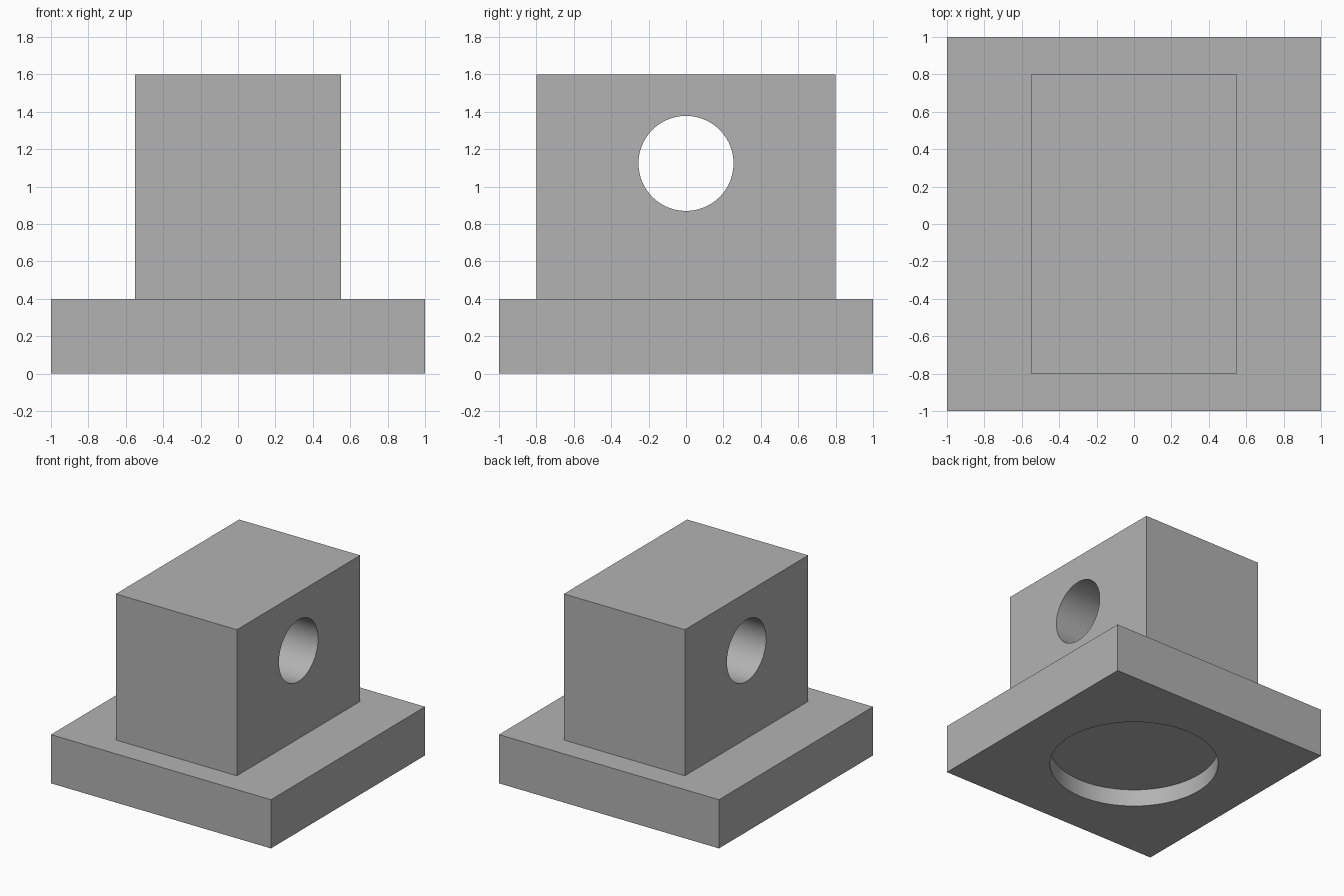
import bpy
import math

old = bpy.data.objects.get("Cube")
if old:
    bpy.data.objects.remove(old, do_unlink=True)

grey = bpy.data.materials.new("neutral grey")
grey.use_nodes = True
colour = (0.448, 0.448, 0.448, 1)
grey.diffuse_color = colour
grey.node_tree.nodes["Principled BSDF"].inputs["Base Color"].default_value = colour


def box(name, size, bottom):
    """Box centred on x and y, resting at the given height."""
    bpy.ops.mesh.primitive_cube_add(size=1, location=(0, 0, bottom + size[2] / 2))
    ob = bpy.context.object
    ob.name = name
    ob.scale = size
    bpy.ops.object.transform_apply(location=True, rotation=False, scale=True)
    ob.data.materials.append(grey)
    return ob


def bore(target, radius, depth, location, rotation=(0, 0, 0)):
    """Cut a round hole into the target, then discard the cutter."""
    bpy.ops.mesh.primitive_cylinder_add(vertices=96, radius=radius, depth=depth,
                                        location=location, rotation=rotation)
    cutter = bpy.context.object
    cutter.hide_render = True
    cutter.data.materials.append(grey)
    cut = target.modifiers.new("bore", "BOOLEAN")
    cut.operation = "DIFFERENCE"
    cut.solver = "EXACT"
    cut.object = cutter
    bpy.ops.object.select_all(action="DESELECT")
    target.select_set(True)
    bpy.context.view_layer.objects.active = target
    bpy.ops.object.modifier_apply(modifier=cut.name)
    bpy.data.objects.remove(cutter, do_unlink=True)
    bpy.ops.object.shade_smooth_by_angle(angle=math.radians(30))


# Square base plate with a shallow round recess underneath
base_height = 0.4
recess_depth = 0.14
base = box("base_plate", (2, 2, base_height), 0)
bore(base, 0.633, 2 * recess_depth, (0, 0, 0))

# Upright block with a round hole through it from side to side
block = box("upright_block", (1.1, 1.6, 1.2), base_height)
bore(block, 0.254, 2, (0, 0, 1.124), (0, math.pi / 2, 0))
